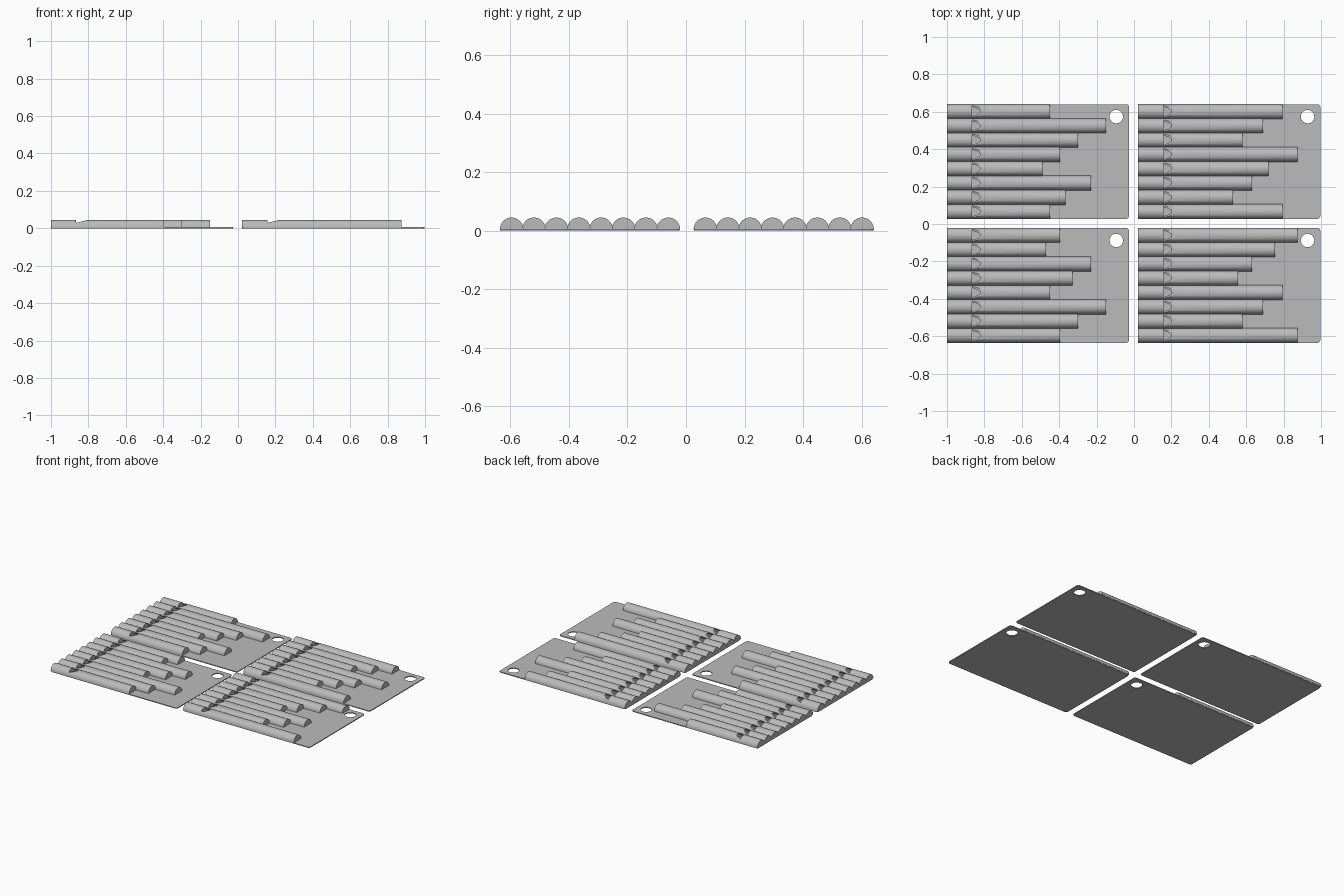
import bpy, bmesh, math

cube = bpy.data.objects.get("Cube")
if cube:
    bpy.data.objects.remove(cube)

grey = bpy.data.materials.new("light grey")
grey.use_nodes = True
grey.diffuse_color = (0.5, 0.5, 0.5, 1)
grey.node_tree.nodes["Principled BSDF"].inputs["Base Color"].default_value = (0.5, 0.5, 0.5, 1)

BASE = 0.006      # plate thickness
RADIUS = 0.039    # outer radius of a pipe
BORE = 0.032      # inner radius of a pipe
PITCH = 0.0765    # distance between pipes
WINDOW = 0.135    # window distance from the mouth end
RAMP = 0.07       # window length


def extrude(name, outline, direction):
    """Closed solid from a planar outline swept along a direction."""
    bm = bmesh.new()
    face = bm.faces.new([bm.verts.new(p) for p in outline])
    new = bmesh.ops.extrude_face_region(bm, geom=[face])["geom"]
    bmesh.ops.translate(bm, vec=direction,
                        verts=[v for v in new if isinstance(v, bmesh.types.BMVert)])
    bmesh.ops.recalc_face_normals(bm, faces=bm.faces)
    mesh = bpy.data.meshes.new(name)
    bm.to_mesh(mesh)
    bm.free()
    mesh.materials.append(grey)
    obj = bpy.data.objects.new(name, mesh)
    bpy.context.collection.objects.link(obj)
    return obj


def half_round(name, x0, x1, y, z, r, steps=32):
    arc = [(x0, y + r * math.cos(math.pi * i / steps), z + r * math.sin(math.pi * i / steps))
           for i in range(steps + 1)]
    return extrude(name, arc, (x1 - x0, 0, 0))


def cut(obj, cutters):
    """Subtract cutters for good, then drop them."""
    for c in cutters:
        c.hide_render = True
        mod = obj.modifiers.new("cut", 'BOOLEAN')
        mod.operation = 'DIFFERENCE'
        mod.solver = 'EXACT'
        mod.object = c
    bpy.context.view_layer.update()
    result = bpy.data.meshes.new_from_object(
        obj.evaluated_get(bpy.context.evaluated_depsgraph_get()))
    obj.modifiers.clear()
    obj.data = result
    for c in cutters:
        bpy.data.objects.remove(c)


def smooth(obj):
    bpy.ops.object.select_all(action='DESELECT')
    obj.select_set(True)
    bpy.context.view_layer.objects.active = obj
    bpy.ops.object.shade_smooth_by_angle(angle=math.radians(30))


def plate(name, x0, x1, y0, y1):
    """Thin card with rounded corners and a round hanging hole."""
    r = 0.014
    outline = []
    for k, (cx, cy) in enumerate([(x1 - r, y1 - r), (x0 + r, y1 - r),
                                  (x0 + r, y0 + r), (x1 - r, y0 + r)]):
        for i in range(7):
            a = math.pi / 2 * (k + i / 6)
            outline.append((cx + r * math.cos(a), cy + r * math.sin(a), 0))
    card = extrude(name, outline, (0, 0, BASE))
    ring = [(x1 - 0.068 + 0.036 * math.cos(math.tau * i / 48),
             y1 - 0.066 + 0.036 * math.sin(math.tau * i / 48), -0.02) for i in range(48)]
    cut(card, [extrude("hole_cutter", ring, (0, 0, 0.06))])
    smooth(card)


def pipe(name, x0, x1, y):
    """Half-round whistle pipe with a closed end and a ramped window into its bore."""
    tube = half_round(name, x0, x1, y, BASE - 0.001, RADIUS + 0.001)
    lip = x0 + WINDOW
    bore = half_round("bore_cutter", lip, x1 - 0.012, y, BASE + 0.002, BORE)
    wedge = [(lip, y - 0.05, 0.029), (lip + RAMP, y - 0.05, 0.0465),
             (lip, y - 0.05, 0.0465)]
    cut(tube, [bore, extrude("window_cutter", wedge, (0, 0.1, 0))])
    smooth(tube)


# panel: left x, right x, lower y, upper y, pipe ends from back to front
panels = {
    "back_right": (-1.0, -0.027, 0.028, 0.64,
                   [-.45, -.15, -.30, -.395, -.49, -.23, -.365, -.45]),
    "back_left": (0.022, 0.996, 0.028, 0.64,
                  [.795, .69, .58, .875, .72, .63, .53, .795]),
    "front_right": (-1.0, -0.027, -0.635, -0.022,
                    [-.395, -.47, -.23, -.33, -.45, -.15, -.30, -.395]),
    "front_left": (0.022, 0.996, -0.635, -0.022,
                   [.875, .755, .63, .555, .795, .69, .58, .875]),
}

for label, (x0, x1, y0, y1, ends) in panels.items():
    plate(label + "_plate", x0, x1, y0, y1)
    for i, end in enumerate(ends):
        pipe(f"{label}_pipe_{i + 1}", x0, end, y1 - PITCH * (i + 0.5))
